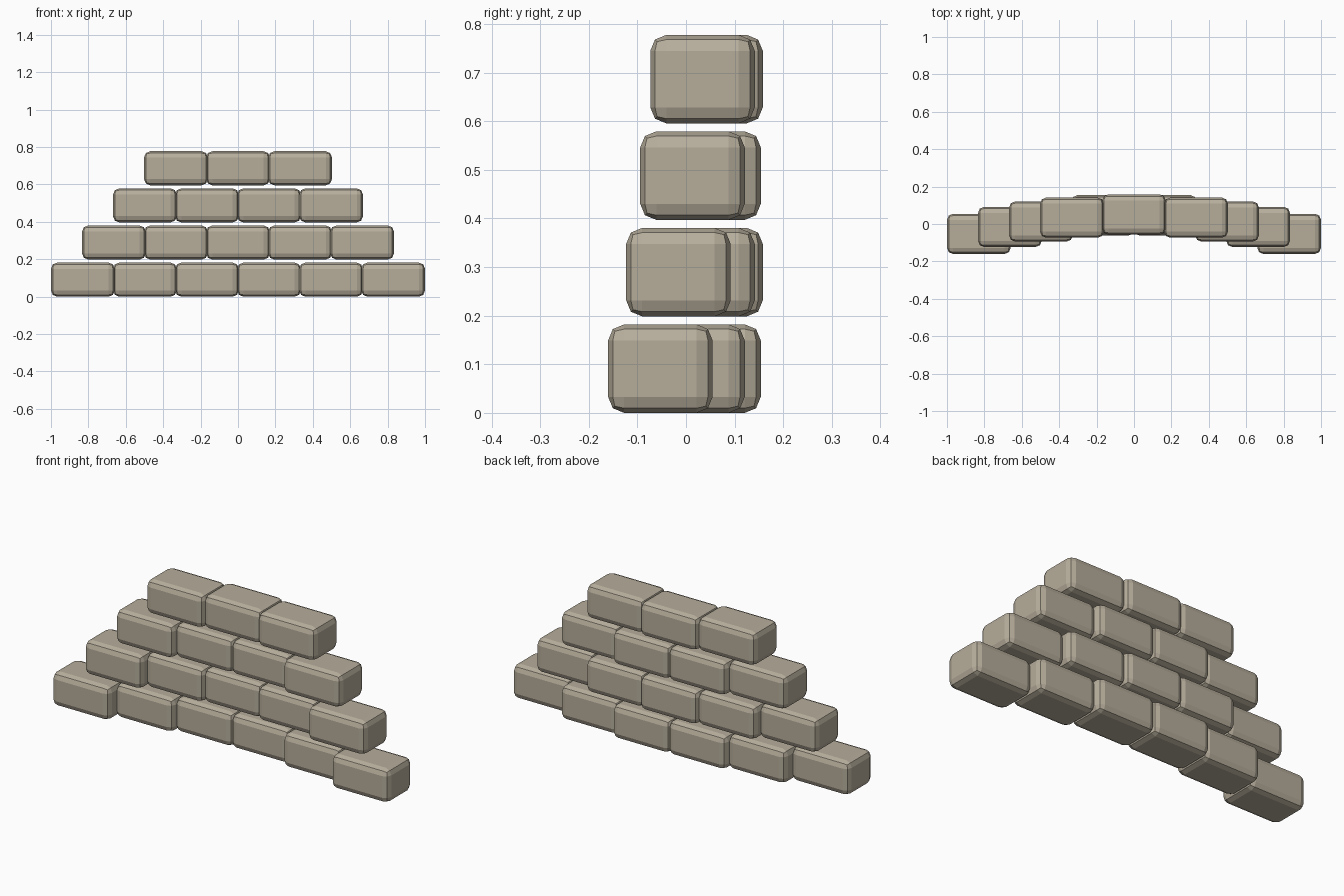
import bpy

if "Cube" in bpy.data.objects:
    bpy.data.objects.remove(bpy.data.objects["Cube"])

PITCH_X, PITCH_Z = 0.3318, 0.1985      # brick spacing along and up the wall
W, D, H = 0.341, 0.215, 0.182          # brick size
ROWS = (6, 5, 4, 3)                    # bricks per course, bottom to top

stone = bpy.data.materials.new("stone")
stone.diffuse_color = (0.47, 0.42, 0.33, 1)
stone.use_nodes = True
stone.node_tree.nodes["Principled BSDF"].inputs["Base Color"].default_value = stone.diffuse_color


def brick(name, x, y, z):
    """One flat-shaded block with a two-step rounded bevel."""
    bpy.ops.mesh.primitive_cube_add(size=1, location=(x, y, z))
    ob = bpy.context.object
    ob.name = name
    ob.scale = (W, D, H)
    bpy.ops.object.transform_apply(location=False, rotation=False, scale=True)
    bevel = ob.modifiers.new("rounded_edges", 'BEVEL')
    bevel.width = 0.033
    bevel.segments = 2
    bevel.limit_method = 'NONE'
    ob.data.materials.append(stone)


# Staggered courses following a shallow curve, middle set furthest back
for row, count in enumerate(ROWS):
    for i in range(count):
        x = (i - (count - 1) / 2) * PITCH_X
        y = 0.0505 - 0.15 * x * x
        brick(f"brick_course_{row + 1}_{i + 1}", x, y, H / 2 + row * PITCH_Z)
